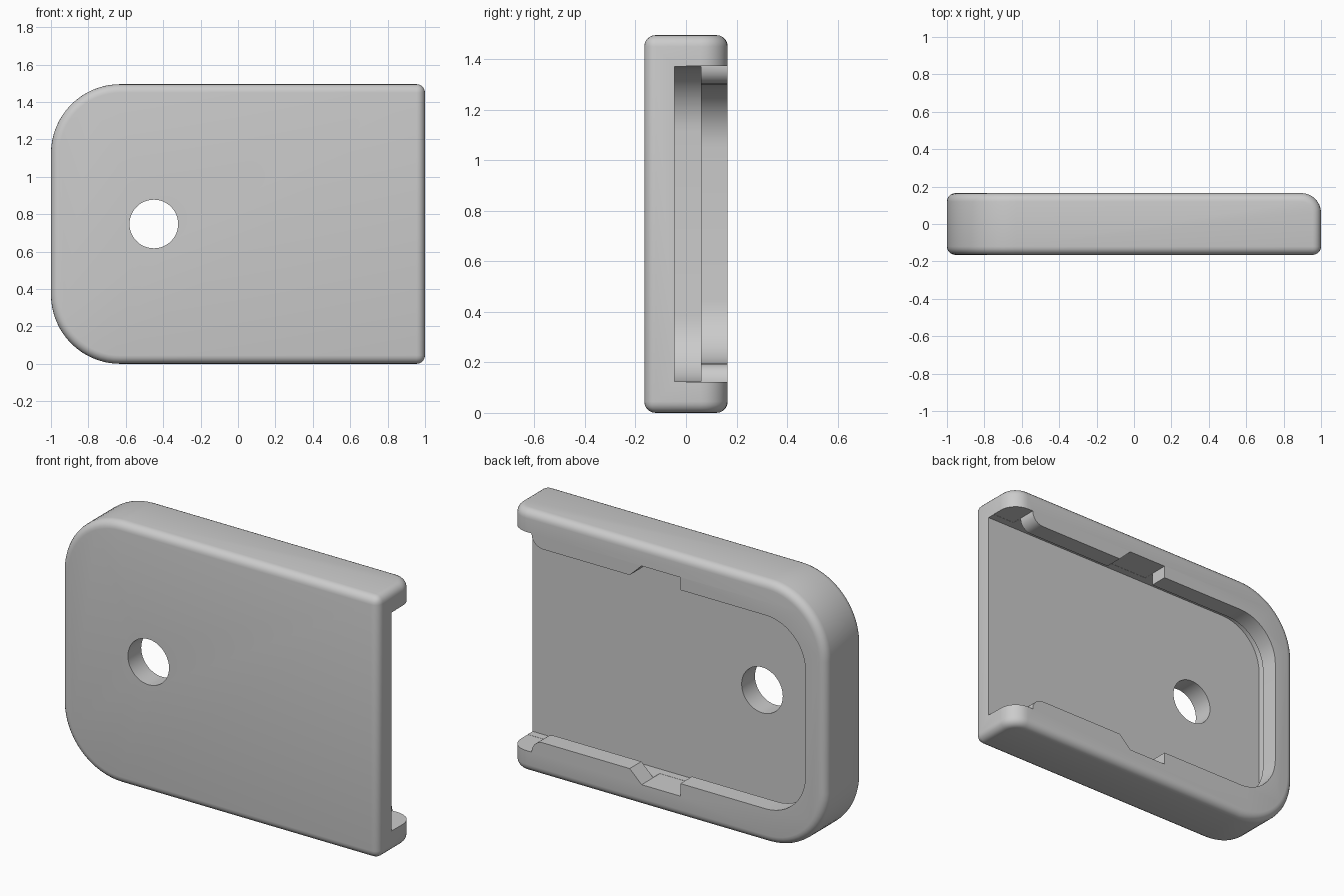
import bpy, bmesh, math

if "Cube" in bpy.data.objects:
    bpy.data.objects.remove(bpy.data.objects["Cube"], do_unlink=True)

HALF_H, HALF_D = 0.7475, 0.165
FLOOR, SHELF = -0.045, 0.06
WIDE, NARROW = 0.6235, 0.5525

grey = bpy.data.materials.new("plain_grey")
grey.use_nodes = True
colour = (0.6, 0.6, 0.6, 1)
grey.diffuse_color = colour
grey.node_tree.nodes["Principled BSDF"].inputs["Base Color"].default_value = colour


def make_object(name, bm):
    bmesh.ops.recalc_face_normals(bm, faces=bm.faces)
    mesh = bpy.data.meshes.new(name)
    bm.to_mesh(mesh)
    bm.free()
    obj = bpy.data.objects.new(name, mesh)
    mesh.materials.append(grey)
    bpy.context.collection.objects.link(obj)
    return obj


def arc(cx, cz, r, start, end, steps=12):
    angles = [math.radians(start + (end - start) * i / steps) for i in range(steps + 1)]
    return [(cx + r * math.cos(a), cz + r * math.sin(a)) for a in angles]


def prism(name, outline, y0, y1):
    """Extrude an x-z outline, measured from mid height, along y."""
    bm = bmesh.new()
    face = bm.faces.new([bm.verts.new((x, y0, z + HALF_H)) for x, z in outline])
    new = bmesh.ops.extrude_face_region(bm, geom=[face])["geom"]
    bmesh.ops.translate(bm, vec=(0, y1 - y0, 0),
                        verts=[v for v in new if isinstance(v, bmesh.types.BMVert)])
    return make_object(name, bm)


def mirrored(upper):
    return upper + [(x, -z) for x, z in reversed(upper)]


def round_edges(bm, test, radius, segments):
    edges = [e for e in bm.edges if test(e)]
    bmesh.ops.bevel(bm, geom=edges, offset=radius, segments=segments,
                    profile=0.5, affect='EDGES', clamp_overlap=True)


# Plate body: big round corners on one end, softened rims
bm = bmesh.new()
bmesh.ops.create_cube(bm, size=2)
for v in bm.verts:
    v.co = (v.co.x, v.co.y * HALF_D, v.co.z * HALF_H + HALF_H)
round_edges(bm, lambda e: all(v.co.x < -0.99 for v in e.verts)
            and abs(e.verts[0].co.y - e.verts[1].co.y) > 0.1, 0.37, 16)
round_edges(bm, lambda e: all(v.co.x > 0.99 and v.co.y > 0.1 for v in e.verts), 0.105, 8)
bm.normal_update()
round_edges(bm, lambda e: e.calc_face_angle(0) > math.radians(40), 0.045, 5)
body = make_object("base_plate", bm)

# Undercut slot, open at the straight end
slot = prism("slot_cutter", mirrored(
    [(1.2, WIDE)] + arc(-0.67, WIDE - 0.26, 0.26, 90, 180)), FLOOR, SHELF)

# Opening between the rails, with flared mouth and ramped notches
opening = prism("opening_cutter", mirrored(
    [(1.2, WIDE + 0.001), (0.86, WIDE + 0.001)]
    + arc(0.79, NARROW + 0.07, 0.07, 360, 270, 6)
    + [(0.24, NARROW), (0.165, WIDE + 0.001), (-0.08, WIDE + 0.001), (-0.08, NARROW)]
    + arc(-0.62, NARROW - 0.25, 0.25, 90, 180)), 0.0, 0.4)

# Round through hole
hole = prism("hole_cutter", arc(-0.45, 0, 0.13, 0, 360, 48)[:-1], -0.4, 0.0)

bpy.context.view_layer.objects.active = body
for cutter in (slot, opening, hole):
    cutter.hide_render = True
    mod = body.modifiers.new(cutter.name, 'BOOLEAN')
    mod.operation, mod.solver, mod.object = 'DIFFERENCE', 'EXACT', cutter
    bpy.ops.object.modifier_apply(modifier=mod.name)
    bpy.data.objects.remove(cutter, do_unlink=True)

bpy.ops.object.select_all(action='DESELECT')
body.select_set(True)
bpy.ops.object.shade_smooth_by_angle(angle=math.radians(30))
